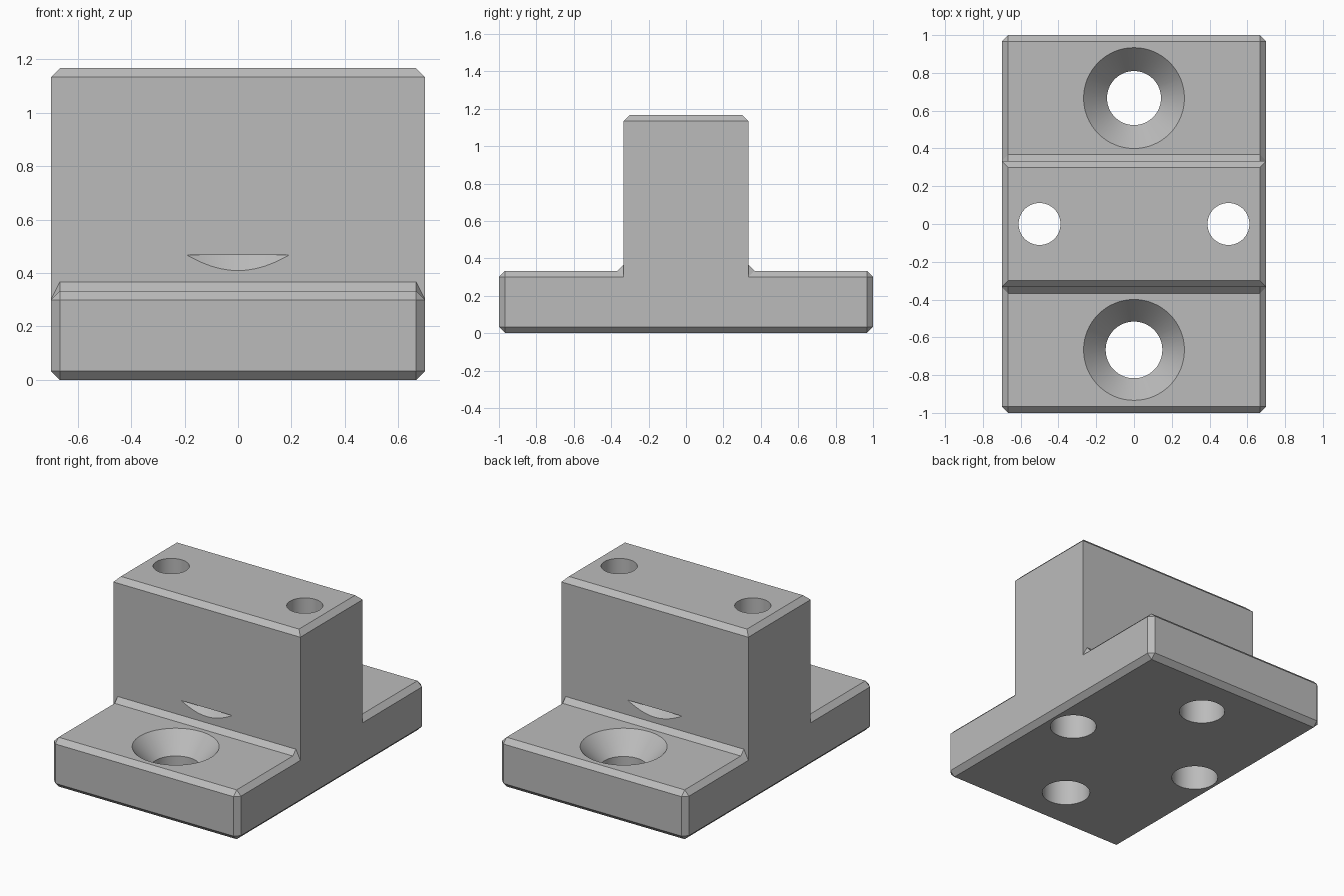
import bpy
import bmesh
import math
from mathutils import Vector

cube = bpy.data.objects.get("Cube")
if cube:
    bpy.data.objects.remove(cube, do_unlink=True)

C = 1 / 30                      # chamfer width
HX, HY, BY = 0.7, 1.0, 1 / 3    # half width, half length, half block depth
PLATE, TOP = 1 / 3, 7 / 6       # plate and block heights

grey = bpy.data.materials.new("plain grey")
grey.use_nodes = True
grey.diffuse_color = (0.5, 0.5, 0.5, 1)
grey.node_tree.nodes["Principled BSDF"].inputs["Base Color"].default_value = (0.5, 0.5, 0.5, 1)


def finish(bm, name):
    bmesh.ops.recalc_face_normals(bm, faces=bm.faces)
    mesh = bpy.data.meshes.new(name)
    bm.to_mesh(mesh)
    bm.free()
    mesh.materials.append(grey)
    obj = bpy.data.objects.new(name, mesh)
    bpy.context.collection.objects.link(obj)
    return obj


def chamfered_box(name, hx, hy, z0, z1, chosen):
    bm = bmesh.new()
    bmesh.ops.create_cube(bm, size=2)
    for v in bm.verts:
        v.co = Vector((v.co.x * hx, v.co.y * hy, z1 if v.co.z > 0 else z0))
    edges = [e for e in bm.edges if chosen(e)]
    bmesh.ops.bevel(bm, geom=edges, offset=C, segments=1, affect='EDGES')
    return finish(bm, name)


def corner_strip(name, s):
    # sloped strip in the inner corner, with ends running down to the plate
    bm = bmesh.new()
    for sx in (-1, 1):
        for x, y, z in ((HX - C, BY, PLATE + C), (HX - C, BY + C, PLATE),
                        (HX, BY, PLATE - C), (HX - C, BY - C, PLATE - C),
                        (HX - C, BY + C, PLATE - C)):
            bm.verts.new((sx * x, s * y, z))
    bmesh.ops.convex_hull(bm, input=bm.verts)
    return finish(bm, name)


def round_cutter(name, x, y, profile, sides=64):
    # stacked rings of (radius, height)
    bm = bmesh.new()
    rings = []
    for r, z in profile:
        rings.append([bm.verts.new((x + r * math.cos(a), y + r * math.sin(a), z))
                      for a in (math.tau * i / sides for i in range(sides))])
    for low, high in zip(rings, rings[1:]):
        for i in range(sides):
            j = (i + 1) % sides
            bm.faces.new((low[i], low[j], high[j], high[i]))
    bm.faces.new(rings[0][::-1])
    bm.faces.new(rings[-1])
    return finish(bm, name)


def combine(target, other, operation):
    mod = target.modifiers.new(other.name, 'BOOLEAN')
    mod.object, mod.operation, mod.solver = other, operation, 'EXACT'
    bpy.context.view_layer.objects.active = target
    bpy.ops.object.modifier_apply(modifier=mod.name)
    bpy.data.objects.remove(other, do_unlink=True)


# Base plate and upright block
body = chamfered_box("mounting_block", HX, HY, 0, PLATE, lambda e: True)
block = chamfered_box("upright_block", HX, BY, 0.15, TOP,
                      lambda e: all(v.co.z > 1 for v in e.verts))
combine(body, block, 'UNION')

# Sloped strips where block meets plate
for s in (-1, 1):
    combine(body, corner_strip("corner_strip", s), 'UNION')

# Countersunk holes in the plate
for y, r in ((-2 / 3, 0.15), (2 / 3, 0.143)):
    cone = 0.267 - r
    combine(body, round_cutter("countersunk_hole", 0, y, (
        (r, -0.1), (r, 0.2), (0.267, PLATE), (0.267 + cone, PLATE + PLATE - 0.2))), 'DIFFERENCE')

# Stepped holes through the block
for x in (-0.5, 0.5):
    combine(body, round_cutter("stepped_hole", x, 0, (
        (0.145, -0.1), (0.145, 0.6), (0.111, 0.6), (0.111, TOP + 0.1))), 'DIFFERENCE')

bpy.ops.object.select_all(action='DESELECT')
body.select_set(True)
bpy.context.view_layer.objects.active = body
bpy.ops.object.shade_smooth_by_angle(angle=math.radians(30))
